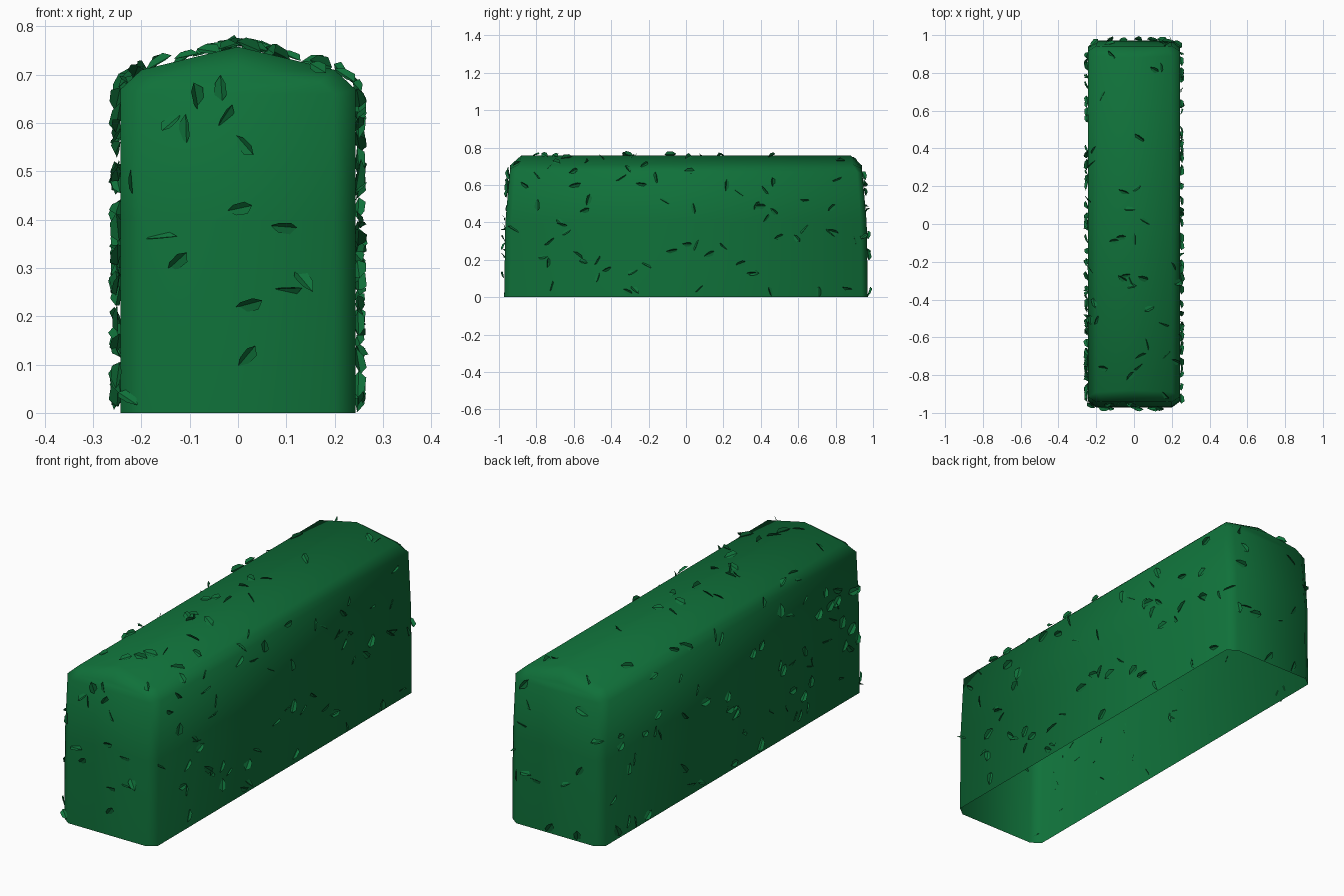
import bpy, bmesh, math, random
from mathutils import Vector, Matrix

if "Cube" in bpy.data.objects:
    bpy.data.objects.remove(bpy.data.objects["Cube"])
random.seed(7)


def material(name, col):
    m = bpy.data.materials.new(name)
    m.diffuse_color = (*col, 1)
    m.use_nodes = True
    m.node_tree.nodes["Principled BSDF"].inputs["Base Color"].default_value = m.diffuse_color
    return m


green = material("hedge green", (0.005, 0.165, 0.042))


def make_object(name, bm):
    me = bpy.data.meshes.new(name)
    bm.to_mesh(me)
    ob = bpy.data.objects.new(name, me)
    bpy.context.collection.objects.link(ob)
    me.materials.append(green)
    return ob


# Hedge body: open-bottomed shell lofted along y
# half profiles (x, y, z) at the shoulder and at the end face
shoulder = [(.243, .94, 0), (.243, .935, .4), (.243, .915, .67), (.2, .89, .71), (0, .88, .758)]
end = [(.2, .972, 0), (.2, .966, .4), (.2, .943, .66), (.17, .94, .685), (0, .94, .705)]


def ring(bm, half, sign):
    pts = [(-x, y, z) for x, y, z in half] + [(x, y, z) for x, y, z in half[-2::-1]]
    return [bm.verts.new((x, y * sign, z)) for x, y, z in pts]


bm = bmesh.new()
rings = [ring(bm, end, -1), ring(bm, shoulder, -1), ring(bm, shoulder, 1), ring(bm, end, 1)]
for a, b in zip(rings, rings[1:]):
    for i in range(len(a) - 1):
        bm.faces.new((a[i], a[i + 1], b[i + 1], b[i]))
for r in (rings[0], rings[-1]):
    for i in range(3):
        bm.faces.new((r[i], r[i + 1], r[7 - i], r[8 - i]))
    bm.faces.new((r[3], r[4], r[5]))
bmesh.ops.recalc_face_normals(bm, faces=bm.faces)
if sum((f.normal.dot(f.calc_center_median() - Vector((0, 0, .35))) for f in bm.faces)) < 0:
    bmesh.ops.reverse_faces(bm, faces=bm.faces)
for f in bm.faces:
    f.smooth = True
make_object("hedge_body", bm)

# Loose leaves: small folded blades scattered over the shell by area
bmesh.ops.triangulate(bm, faces=bm.faces)
tris = [([v.co.copy() for v in f.verts], f.normal.copy(), f.calc_area()) for f in bm.faces]
bm.free()
outline = [(-.03, 0), (-.012, .013), (.014, .015), (.028, 0), (.014, -.015), (-.012, -.013)]
leaves = bmesh.new()
for (a, b, c), n, _ in random.choices(tris, weights=[t[2] for t in tris], k=190):
    u, v = random.random(), random.random()
    if u + v > 1:
        u, v = 1 - u, 1 - v
    p = a + (b - a) * u + (c - a) * v
    p.z = max(p.z, .03)
    rot = (n.to_track_quat('Z', 'Y').to_matrix()
           @ Matrix.Rotation(random.uniform(0, 2 * math.pi), 3, 'Z')
           @ Matrix.Rotation(random.uniform(.4, 1.2), 3, 'X')
           @ Matrix.Rotation(random.uniform(-.4, .4), 3, 'Y'))
    s = random.uniform(.85, 1.15)
    vs = [leaves.verts.new(p + n * .006 + rot @ Vector((x, y, abs(y) * .4)) * s) for x, y in outline]
    leaves.faces.new(vs[:4])
    leaves.faces.new((vs[0], vs[3], vs[4], vs[5]))
make_object("leaves", leaves)
leaves.free()
